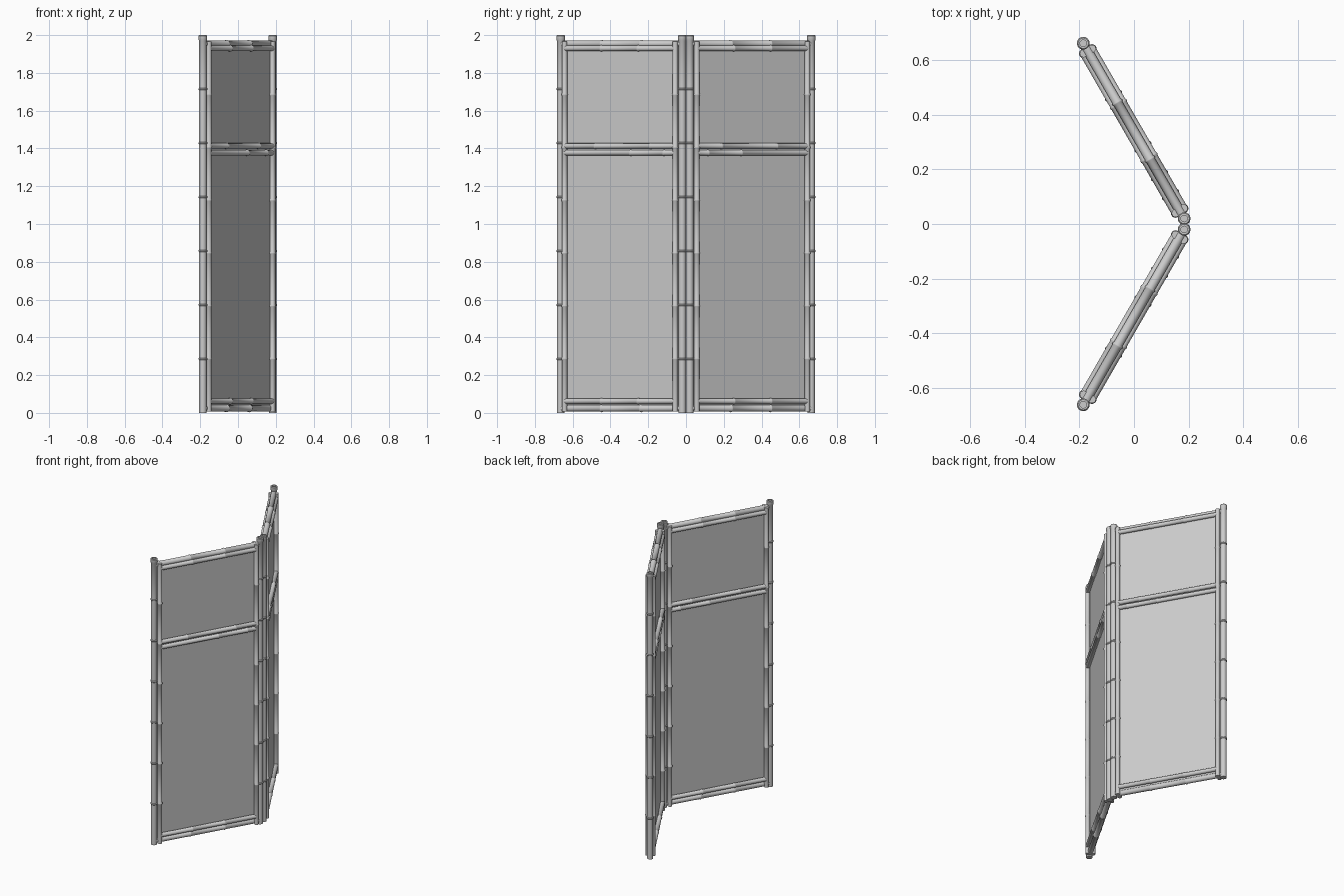
import bpy, bmesh, math
from mathutils import Vector

cube = bpy.data.objects.get("Cube")
if cube:
    bpy.data.objects.remove(cube, do_unlink=True)


def make_material(name, value):
    mat = bpy.data.materials.new(name)
    mat.use_nodes = True
    colour = (value, value, value, 1)
    mat.diffuse_color = colour
    mat.node_tree.nodes["Principled BSDF"].inputs["Base Color"].default_value = colour
    return mat


GREY = make_material("plain_grey", 0.6)
SIDES = 16
HEIGHT = 2.0


def finish(name, bm, smooth=True):
    bmesh.ops.recalc_face_normals(bm, faces=bm.faces)
    mesh = bpy.data.meshes.new(name)
    bm.to_mesh(mesh)
    bm.free()
    mesh.materials.append(GREY)
    obj = bpy.data.objects.new(name, mesh)
    bpy.context.collection.objects.link(obj)
    if smooth:
        bpy.ops.object.select_all(action='DESELECT')
        obj.select_set(True)
        bpy.context.view_layer.objects.active = obj
        bpy.ops.object.shade_smooth_by_angle(angle=math.radians(40))
    return obj


def cane(name, start, end, radius, nodes, cap=False):
    """A bamboo pole turned around the line start-end, with raised joints."""
    start, end = Vector(start), Vector(end)
    length = (end - start).length
    swell = radius * 0.18
    profile = [(0, 0), (radius, 0)]
    for t in nodes:
        h = t * length
        profile += [(radius, h - 0.006), (radius + swell, h - 0.002),
                    (radius + swell, h + 0.002), (radius, h + 0.006)]
    if cap:
        # flared lip with a hollow mouth
        lip = radius + 0.003
        profile += [(radius, length - 0.03), (lip, length - 0.025),
                    (lip, length - 0.004), (lip - 0.004, length),
                    (radius * 0.6, length), (radius * 0.6, length - 0.015),
                    (0, length - 0.015)]
    else:
        profile += [(radius, length), (0, length)]
    bm = bmesh.new()
    verts = [bm.verts.new((r, 0, h)) for r, h in profile]
    edges = [bm.edges.new(pair) for pair in zip(verts, verts[1:])]
    bmesh.ops.spin(bm, geom=verts + edges, cent=(0, 0, 0), axis=(0, 0, 1),
                   angle=math.tau, steps=SIDES, use_duplicate=False)
    bmesh.ops.remove_doubles(bm, verts=bm.verts, dist=0.0001)
    turn = (end - start).to_track_quat('Z', 'Y').to_matrix()
    bmesh.ops.rotate(bm, verts=bm.verts, cent=(0, 0, 0), matrix=turn)
    bmesh.ops.translate(bm, verts=bm.verts, vec=start)
    return finish(name, bm)


SEVENTHS = [i / 7 for i in range(1, 7)]
THIRDS = [1 / 3, 2 / 3]
POST_R, RAIL_R, TRIM_R = 0.02, 0.0175, 0.0145
TRIM_IN, TRIM_OUT = 0.033, 0.0175

for side, label in ((-1, "front"), (1, "back")):
    outer = Vector((-0.186, side * 0.663, 0))
    inner = Vector((0.184, side * 0.02, 0))
    along = (inner - outer).normalized()
    normal = Vector((-along.y, along.x, 0)) * side
    span = (inner - outer).length

    def at(u, n, z):
        return outer + along * u + normal * n + Vector((0, 0, z))

    # main posts
    for end_name, u in (("outer", 0), ("inner", span)):
        cane(f"{label}_{end_name}_post", at(u, 0, 0), at(u, 0, HEIGHT),
             POST_R, SEVENTHS, cap=True)

    # central rails joining the posts
    for rail_name, z in (("bottom", 0.024), ("top", 1.954)):
        cane(f"{label}_{rail_name}_rail", at(0.01, 0, z), at(span - 0.01, 0, z),
             RAIL_R, THIRDS)

    # thin canes framing both faces of the panel
    for n, face in ((TRIM_OUT, "right"), (-TRIM_OUT, "left")):
        for end_name, u in (("outer", TRIM_IN), ("inner", span - TRIM_IN)):
            cane(f"{label}_{end_name}_trim_{face}", at(u, n, 0.007),
                 at(u, n, 1.965), TRIM_R, SEVENTHS)
        levels = (("bottom", 0.062, THIRDS), ("lower_middle", 1.377, [0.6, 0.9]),
                  ("upper_middle", 1.413, [0.28, 0.78]), ("top", 1.93, THIRDS))
        for level, z, nodes in levels:
            cane(f"{label}_{level}_trim_{face}", at(TRIM_IN, n, z),
                 at(span - TRIM_IN, n, z), TRIM_R, nodes)

    # flat panel sheet
    bm = bmesh.new()
    bmesh.ops.create_cube(bm, size=1)
    bmesh.ops.scale(bm, verts=bm.verts, vec=(span - 0.02, 0.008, 1.92))
    for v in bm.verts:
        v.co = at(span / 2 + v.co.x, v.co.y, 0.99 + v.co.z)
    finish(f"{label}_panel_sheet", bm, smooth=False)
